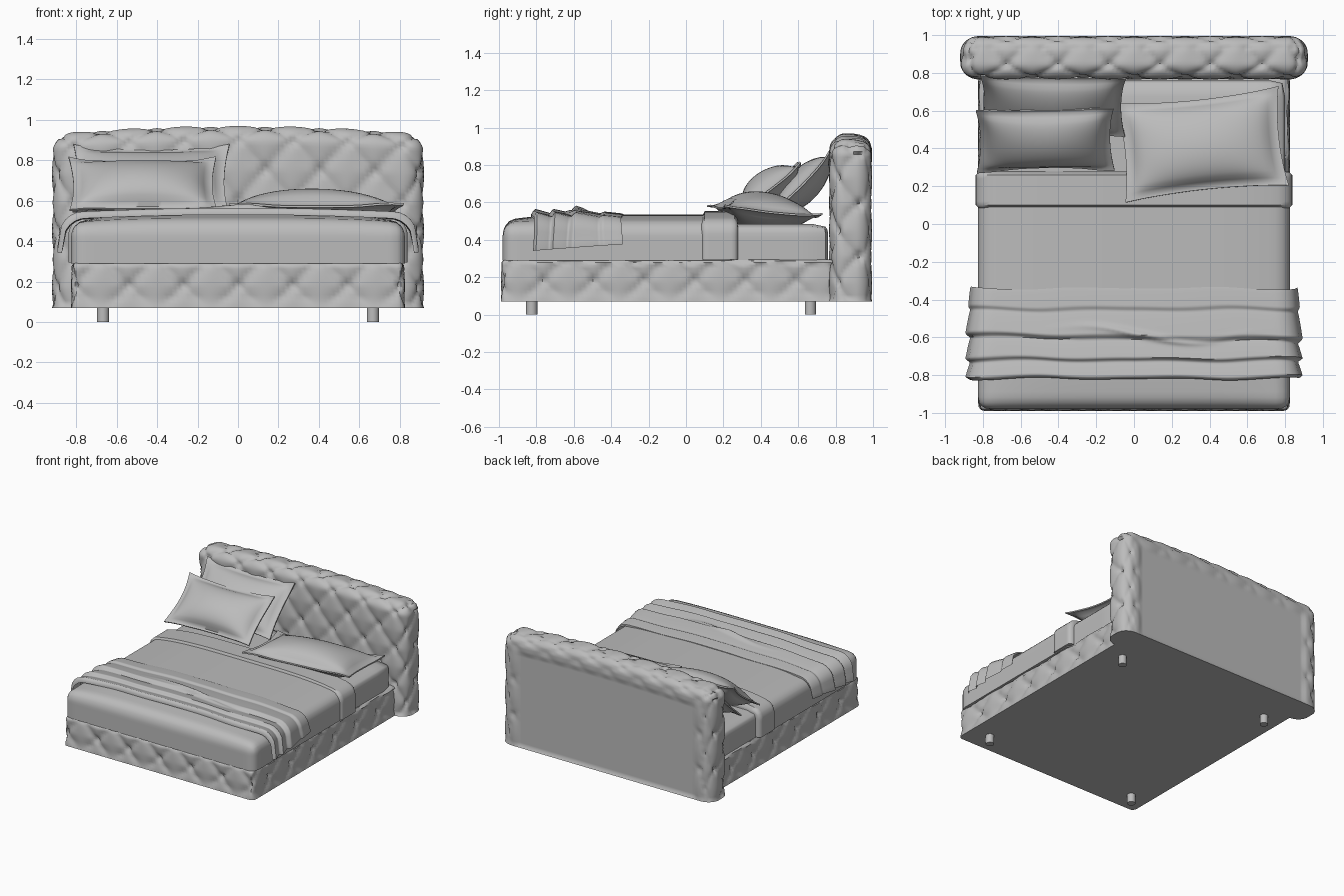
import bpy, bmesh, math
from mathutils import Vector, Matrix

old = bpy.data.objects.get("Cube")
if old:
    bpy.data.objects.remove(old, do_unlink=True)


def material(name, grey):
    m = bpy.data.materials.new(name)
    m.use_nodes = True
    m.diffuse_color = (grey, grey, grey, 1)
    m.node_tree.nodes["Principled BSDF"].inputs["Base Color"].default_value = (grey, grey, grey, 1)
    return m


fabric = material("grey fabric", 0.5)


def finish(name, bm, angle=50):
    bmesh.ops.recalc_face_normals(bm, faces=bm.faces)
    mesh = bpy.data.meshes.new(name)
    bm.to_mesh(mesh)
    bm.free()
    mesh.materials.append(fabric)
    ob = bpy.data.objects.new(name, mesh)
    bpy.context.collection.objects.link(ob)
    bpy.ops.object.select_all(action='DESELECT')
    ob.select_set(True)
    bpy.context.view_layer.objects.active = ob
    bpy.ops.object.shade_smooth_by_angle(angle=math.radians(angle))
    return ob


def shaped_box(name, cuts, shape, angle=50):
    """Unit box from -1 to 1, sliced into a grid, each vertex moved by shape."""
    bm = bmesh.new()
    bmesh.ops.create_cube(bm, size=2)
    for axis, n in enumerate(cuts):
        normal = Vector([float(i == axis) for i in range(3)])
        for k in range(1, n):
            bmesh.ops.bisect_plane(bm, geom=bm.verts[:] + bm.edges[:] + bm.faces[:],
                                   plane_co=normal * (2 * k / n - 1), plane_no=normal)
    for v in bm.verts:
        v.co = shape(v.co.copy())
    return finish(name, bm, angle)


def rounded(lo, hi, radius, flat_bottom=True, detail=None):
    """Shape with elliptical edges; detail(point, normal) gives the final point."""
    def shape(p):
        q, d = Vector(), Vector()
        for i in range(3):
            x = lo[i] + (hi[i] - lo[i]) * (p[i] + 1) / 2
            low = lo[i] if i == 2 and flat_bottom else lo[i] + radius[i]
            q[i] = min(max(x, low), hi[i] - radius[i])
            d[i] = (x - q[i]) / radius[i]
        reach = max(abs(c) for c in d)
        n = d.normalized()
        point = q + Vector([n[i] * reach * radius[i] for i in range(3)])
        return detail(point, n) if detail else point
    return shape


def tuft(a, b):
    """Depth of diamond tufting: creases along a lattice with pits at the buttons."""
    u, v = a / .27 + b / .28, a / .27 - b / .28
    su, sv = abs(math.sin(math.pi * u)), abs(math.sin(math.pi * v))
    return .022 * (1 - math.sqrt(min(su, sv))) + .022 * math.exp(-(su * su + sv * sv) / .12)


# Headboard: arched, tufted on the front and rim, flat panel on the back
def headboard_detail(p, n):
    along = p.y - .76
    a = abs(p.x) + abs(n.x) * along
    b = p.z - .87 + max(n.z, 0) * along
    inside_panel = n.y > .5 and abs(p.x) < .77 and p.z < .8
    depth = .012 if inside_panel else tuft(a, b) * (.5 if n.y > .5 else 1)
    if n.length < .01 or p.z < .075:
        depth = 0
    p = p - n * depth
    p.z += .04 * (1 - (p.x / .92) ** 2) * max(0, (p.z - .5) / .43)
    return p


shaped_box("headboard", (92, 14, 48), rounded((-.92, .765, .07), (.92, .995, .93), (.10, .09, .085),
                                             detail=headboard_detail))


# Bed base: one row of buttons on each side
def base_detail(p, n):
    a = abs(p.x) + abs(n.x) * (p.y + 1.02)
    fade = min(1, max(0, (p.z - .07) / .05)) if p.z < .12 else 1
    return p - Vector((n.x, n.y, 0)) * tuft(a, p.z - .18) * fade


shaped_box("bed_base", (80, 80, 14), rounded((-.825, -.99, .07), (.825, .80, .295), (.035, .035, .025),
                                            detail=base_detail))

# Legs
for side in (-1, 1):
    for end, y in (("front", -.825), ("back", .665)):
        bm = bmesh.new()
        bmesh.ops.create_cone(bm, cap_ends=True, segments=24, radius1=.03, radius2=.03, depth=.08,
                              matrix=Matrix.Translation((side * .667, y, .04)))
        finish(f"{end}_leg_{'left' if side > 0 else 'right'}", bm, 40)


# Mattress with the duvet tucked over it
def crown(p, n):
    h = max(0, (p.z - .40) / .09)
    p.z += .045 * h * (1 - abs(p.x / .83) ** 4) * min(1, max(0, (p.y + .99) / .3)) ** .5
    return p


shaped_box("mattress", (20, 20, 8), rounded((-.80, -.95, .29), (.80, .76, .485), (.05, .05, .05)))
shaped_box("duvet", (44, 40, 12), rounded((-.825, -.98, .29), (.825, .26, .49), (.06, .06, .07),
                                          detail=crown))
shaped_box("duvet_fold", (44, 10, 12), rounded((-.838, .08, .295), (.838, .28, .502), (.06, .012, .07),
                                               detail=crown))


# Throw blanket: cloth draped across the foot, gathered into overlapping pleats
def throw_shape(p):
    x, t = p.x, (p.y + 1) / 2
    edges = (0, .2, .44 - .03 * x, .76, 1.0)
    k = max(i for i in range(4) if t >= edges[i] - 1e-6)
    f = (t - edges[k]) / (edges[k + 1] - edges[k])
    lift = .028 * (1 - f) ** .8 * min(1, f * 6 + .15) * (.45 if k == 3 else 1)
    ripple = .02 * math.exp(-((t - .5 + .09 * math.sin(5 * x)) / .035) ** 2) * math.exp(-((x - .1) / .3) ** 2)
    side = abs(x)
    drop = max(0, (side - .78) / .22)
    if drop:
        ang = min(1, drop * 2) * 1.25
        out = .75 + .085 * math.sin(ang) + .035 * drop + lift * 1.1
        z = .522 - .09 * (1 - math.cos(ang)) - (.105 - .035 * t) * max(0, drop * 2 - 1) + lift * (1 - drop)
    else:
        out = side / .78 * .75 + lift * max(0, side - .6) * 6
        z = .522 + .018 * (1 - (side / .78) ** 2) + lift + ripple
    y = -.82 + .48 * t + .008 * math.sin(9 * x + 4 * t) * min(1, side * 2)
    return Vector((math.copysign(out, x), y, z - (.0 if p.z > 0 else .014)))


shaped_box("throw_blanket", (70, 60, 1), throw_shape, 60)


# Pillows: puffed cushion with a flat flange and drawn-out corners
def pillow(name, centre, width, height, puff, tilt, turn=0):
    frame = (Matrix.Translation(centre) @ Matrix.Rotation(math.radians(turn), 4, 'Z')
             @ Matrix.Rotation(math.radians(tilt), 4, 'X'))

    def shape(p):
        u, v, s = p.x, p.y, p.z
        cu, cv = max(0, 1 - (u / .9) ** 2), max(0, 1 - (v / .87) ** 2)
        thick = .005 + puff * (cu * cv) ** .5 * (1 - .12 * v)
        crease = .006 * math.sin(9 * u + 5 * v) * (u * v) ** 2
        return frame @ Vector((u * width / 2 * (1 - .06 * (1 - v * v)),
                               v * height / 2 * (1 - .10 * (1 - u * u)),
                               s * thick + crease + .015 * u * u * v * v))
    return shaped_box(name, (32, 26, 1), shape, 60)


pillow("back_pillow", (-.43, .635, .70), .77, .45, .085, 46, -1)
pillow("front_pillow", (-.47, .45, .672), .73, .42, .10, 37, 1)
pillow("flat_pillow", (.36, .42, .545), .87, .53, .105, -6, 6)
